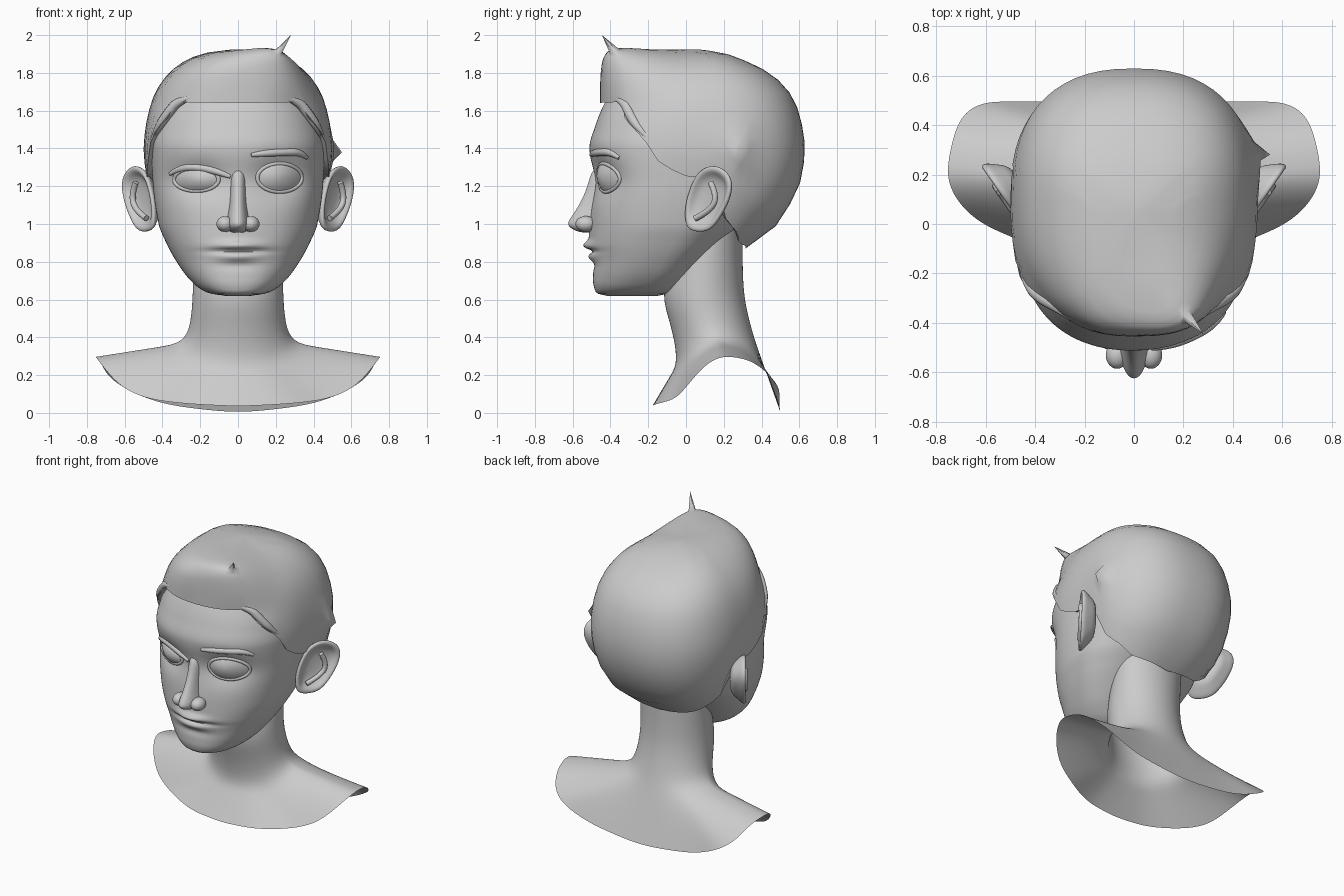
import bpy, bmesh
from math import sin, cos, pi, exp, radians
from mathutils import Vector

cube = bpy.data.objects.get("Cube")
if cube:
    bpy.data.objects.remove(cube, do_unlink=True)

grey = bpy.data.materials.new("clay grey")
grey.use_nodes = True
grey.diffuse_color = (0.6, 0.6, 0.6, 1)
grey.node_tree.nodes["Principled BSDF"].inputs["Base Color"].default_value = (0.6, 0.6, 0.6, 1)


def smooth(ob, angle=60):
    bpy.ops.object.select_all(action='DESELECT')
    ob.select_set(True)
    bpy.context.view_layer.objects.active = ob
    bpy.ops.object.shade_smooth_by_angle(angle=radians(angle))


def loft(name, rows, caps=(True, True), sub=0, angle=60):
    """Skin closed rings of equal length into one surface."""
    bm = bmesh.new()
    vs = [[bm.verts.new(p) for p in r] for r in rows]
    n = len(rows[0])
    for a, b in zip(vs, vs[1:]):
        for i in range(n):
            j = (i + 1) % n
            bm.faces.new((a[i], a[j], b[j], b[i]))
    if caps[0]:
        bm.faces.new(vs[0][::-1])
    if caps[1]:
        bm.faces.new(vs[-1])
    bmesh.ops.recalc_face_normals(bm, faces=bm.faces)
    me = bpy.data.meshes.new(name)
    bm.to_mesh(me)
    bm.free()
    me.materials.append(grey)
    ob = bpy.data.objects.new(name, me)
    bpy.context.collection.objects.link(ob)
    smooth(ob, angle)
    if sub:
        m = ob.modifiers.new("smooth", 'SUBSURF')
        m.levels = m.render_levels = sub
    return ob


def curve_at(table, t, k):
    """Monotone cubic through column k of a table keyed by its first column."""
    t = min(max(t, table[0][0]), table[-1][0])
    i = next(i for i in range(len(table) - 1) if t <= table[i + 1][0])

    def sec(j):
        j = min(max(j, 0), len(table) - 2)
        return (table[j + 1][k] - table[j][k]) / (table[j + 1][0] - table[j][0])

    def slope(j):
        a, b = sec(j - 1), sec(j)
        return 2 * a * b / (a + b) if a * b > 0 else 0
    h = table[i + 1][0] - table[i][0]
    u = (t - table[i][0]) / h
    p, q = table[i][k], table[i + 1][k]
    return (p * (1 + 2 * u) * (1 - u) ** 2 + q * u * u * (3 - 2 * u)
            + h * u * (1 - u) * (slope(i) * (1 - u) - slope(i + 1) * u))


def power(v, e):
    return abs(v) ** e * (1 if v >= 0 else -1)


# Head: height, half width, front, back, depth of widest point
HEAD = [(0.62, 0.07, -0.42, -0.15, -0.28), (0.635, 0.16, -0.475, -0.08, -0.26),
        (0.7, 0.25, -0.492, 0.0, -0.2), (0.8, 0.325, -0.492, 0.1, -0.14),
        (0.9, 0.38, -0.505, 0.2, -0.09), (1.0, 0.42, -0.5, 0.3, -0.06),
        (1.2, 0.45, -0.49, 0.45, -0.05), (1.4, 0.46, -0.512, 0.5, -0.05),
        (1.52, 0.435, -0.48, 0.48, -0.05), (1.65, 0.38, -0.425, 0.42, -0.03),
        (1.8, 0.24, -0.3, 0.3, 0.0), (1.85, 0.05, -0.1, 0.1, 0.0)]
N = 2.3
# Soft dents and swellings: x, z, spread x, spread z, push along y
BUMPS = [(0.22, 1.245, 0.105, 0.075, 0.05), (-0.22, 1.235, 0.105, 0.065, 0.05),
         (0, 1.0, 0.07, 0.09, -0.012), (0, 0.885, 0.075, 0.018, -0.035),
         (0, 0.856, 0.1, 0.009, 0.025), (0, 0.825, 0.07, 0.02, -0.022),
         (0, 0.785, 0.09, 0.02, 0.01)]


def dent(x, z):
    return sum(a * exp(-((x - bx) / sx) ** 2 / 2 - ((z - bz) / sz) ** 2 / 2)
               for bx, bz, sx, sz, a in BUMPS)


def face_y(x, z, bumps=True):
    w, yf, _, ym = (curve_at(HEAD, z, k) for k in (1, 2, 3, 4))
    r = max(0, 1 - abs(x / w) ** N) ** (1 / N)
    return ym - (ym - yf) * r + (dent(x, z) if bumps else 0)


def head_ring(z, n=128):
    w, yf, yb, ym = (curve_at(HEAD, z, k) for k in (1, 2, 3, 4))
    ring = []
    for i in range(n):
        c, s = cos(2 * pi * i / n), sin(2 * pi * i / n)
        x = w * power(s, 2 / N)
        y = ym - power(c, 2 / N) * ((ym - yf) if c > 0 else (yb - ym))
        ring.append((x, y + (dent(x, z) if c > 0 else 0), z))
    return ring


heights = [0.62, 0.623, 0.627] + [0.63 + 0.0105 * i for i in range(117)]
loft("head", [head_ring(z) for z in heights])

# Nose: height, half width, front
NOSE = [(0.952, 0.035, -0.55), (0.965, 0.055, -0.592), (0.985, 0.065, -0.625),
        (1.005, 0.067, -0.632), (1.04, 0.06, -0.61), (1.1, 0.048, -0.567),
        (1.2, 0.042, -0.52), (1.3, 0.04, -0.5)]
loft("nose", [[(hw * cos(a), -0.45 + (yf + 0.45) * sin(a), z)
               for a in (2 * pi * i / 16 for i in range(16))] for z, hw, yf in NOSE], sub=2)


def ball(name, loc, scale):
    bpy.ops.mesh.primitive_uv_sphere_add(segments=24, ring_count=14, location=loc)
    ob = bpy.context.object
    ob.name, ob.scale = name, scale
    ob.data.materials.append(grey)
    smooth(ob)


def tube(name, pts, radius, closed=False):
    cu = bpy.data.curves.new(name, 'CURVE')
    cu.dimensions = '3D'
    cu.bevel_depth, cu.bevel_resolution, cu.use_fill_caps = radius, 3, True
    sp = cu.splines.new('NURBS')
    sp.points.add(len(pts) - 1)
    for p, (x, y, z, r) in zip(sp.points, pts):
        p.co, p.radius = (x, y, z, 1), r
    sp.use_cyclic_u, sp.use_endpoint_u, sp.order_u = closed, not closed, 3
    cu.materials.append(grey)
    ob = bpy.data.objects.new(name, cu)
    bpy.context.collection.objects.link(ob)
    bpy.ops.object.select_all(action='DESELECT')
    ob.select_set(True)
    bpy.context.view_layer.objects.active = ob
    bpy.ops.object.convert(target='MESH')
    smooth(bpy.context.object)


def on_face(pts, lift, taper=True):
    last = len(pts) - 1
    return [(x, face_y(x, z) - lift, z, 0.5 if taper and i in (0, last) else 1)
            for i, (x, z) in enumerate(pts)]


# Eyes and eyelids: the right one is narrowed
for side, s, cz, b in (("left", 1, 1.245, 0.075), ("right", -1, 1.235, 0.06)):
    ball(side + "_nostril_wing", (s * 0.068, -0.53, 1.0), (0.046, 0.055, 0.042))

    def eye_ring(r):
        out = []
        for i in range(32):
            a = 2 * pi * i / 32
            x, z = s * (0.22 + 0.118 * r * cos(a)), cz + b * r * sin(a)
            out.append((x, face_y(x, z, False) + 0.026 - 0.032 * (1 - r * r), z))
        return out
    loft(side + "_eye", [eye_ring(r) for r in (1.05, 0.9, 0.7, 0.45, 0.2, 0.03)], (False, True))
    rim = [(s * (0.22 + 0.118 * cos(a)), cz + b * sin(a))
           for a in (2 * pi * i / 24 for i in range(24))]
    tube(side + "_eyelid", on_face(rim, 0.001, False), 0.011, True)

# Eyebrows: one raised, one frowning
tube("left_eyebrow", on_face([(0.07, 1.365), (0.14, 1.375), (0.25, 1.38), (0.33, 1.38),
                              (0.365, 1.35)], 0.0), 0.02)
tube("right_eyebrow", on_face([(-0.04, 1.25), (-0.1, 1.275), (-0.2, 1.3), (-0.3, 1.3),
                               (-0.36, 1.265)], 0.0), 0.02)

# Ears: cupped shells flaring out towards the back
EAR = [(0.03, 0.965), (0.12, 0.96), (0.17, 1.02), (0.22, 1.11), (0.245, 1.2), (0.225, 1.27),
       (0.15, 1.315), (0.07, 1.28), (0.03, 1.2), (0.0, 1.1), (0.0, 1.0)]
LAYERS = [(0.55, -0.09), (0.8, -0.045), (1.03, -0.01), (1.04, 0.012), (0.86, 0.015),
          (0.7, -0.018), (0.35, -0.03)]
for side, s in (("left", 1), ("right", -1)):
    rows = []
    for k, off in LAYERS:
        pts = [(0.12 + k * (y - 0.12), 1.14 + k * (z - 1.14)) for y, z in EAR]
        rows.append([(s * (0.44 + 0.7 * y + 0.82 * off), y - 0.57 * off, z) for y, z in pts])
    loft(side + "_ear", rows, sub=2, angle=180)
    tube(side + "_ear_fold", [(s * (0.45 + 0.7 * y), y, z, 1) for y, z in
                              ((0.05, 1.03), (0.13, 1.07), (0.165, 1.15), (0.13, 1.22))], 0.016)

# Neck and shoulders: an open shell; rim given from front to back
RIM = [(0, 0.0, -0.18, 0.035), (18, 0.22, -0.165, 0.045), (36, 0.45, -0.07, 0.07),
       (54, 0.61, 0.0, 0.135), (72, 0.71, 0.09, 0.24), (90, 0.755, 0.2, 0.3),
       (108, 0.735, 0.33, 0.28), (126, 0.69, 0.44, 0.2), (144, 0.58, 0.495, 0.12),
       (162, 0.36, 0.495, 0.04), (180, 0.0, 0.5, 0.0)]
NECK = [(0.98, 0.235, -0.02, 0.3), (0.8, 0.235, -0.08, 0.3), (0.62, 0.24, -0.135, 0.305),
        (0.47, 0.25, -0.08, 0.34)]
COLS = 40
angles = [360 * i / COLS - 180 for i in range(COLS)]
rows = [[(w * sin(radians(a)), (f + b) / 2 - (b - f) / 2 * cos(radians(a)), z) for a in angles]
        for z, w, f, b in NECK]
base, rim = [], []
for a in angles:
    c, s = cos(radians(a)), sin(radians(a))
    base.append(Vector((0.29 * s, 0.165 - 0.205 * c, 0.37 - 0.1 * max(c, 0))))
    x, y, z = (curve_at(RIM, abs(a), k) for k in (1, 2, 3))
    rim.append(Vector((x if a > 0 else -x, y, z)))
rows += [[p.lerp(q, f) for p, q in zip(base, rim)] for f in (0, 0.3, 0.65, 1)]
loft("neck_and_shoulders", rows, (False, False), sub=2, angle=180)

# Hair: rings as for the head, cut off below by a hairline running front to back
HAIR = [(0.86, 0.26, -0.4, 0.3), (0.96, 0.37, -0.5, 0.45), (1.08, 0.44, -0.54, 0.535),
        (1.2, 0.475, -0.56, 0.6), (1.4, 0.5, -0.56, 0.63), (1.52, 0.488, -0.52, 0.615),
        (1.64, 0.46, -0.455, 0.58), (1.72, 0.425, -0.455, 0.53), (1.8, 0.365, -0.45, 0.44),
        (1.87, 0.27, -0.42, 0.3), (1.91, 0.15, -0.33, 0.18), (1.925, 0.02, 0.0, 0.06)]
HAIRLINE = [(0, 1.64), (40, 1.645), (47, 1.57), (58, 1.5), (67, 1.42), (74, 1.31), (80, 1.28),
            (85, 1.25), (93, 1.24), (102, 1.03), (112, 0.97), (130, 0.9), (180, 0.87)]


def hair_point(a, z, k=1):
    w, yf, yb = (curve_at(HAIR, z, i) for i in (1, 2, 3))
    ym = 0.1 if z < 1.9 else 0.04
    c, s = cos(radians(a)), sin(radians(a))
    y = ym - power(c, 0.83) * ((ym - yf) if c > 0 else (yb - ym))
    return Vector((k * w * power(s, 0.83), k * y, z))


def pull(points, target, radius, strength):
    """Draw the nearest point to the target and its neighbours part of the way."""
    target = Vector(target)
    near = min(points, key=lambda p: (p - target).length)
    for p in points:
        d = (p - target).length
        k = 1 if p is near else strength * max(0, 1 - d / radius)
        p[:] = p.lerp(target, k)


angles = [360 * i / 60 - 180 for i in range(60)]
starts = [curve_at(HAIRLINE, abs(a), 1) for a in angles]
rows = [[hair_point(a, z + 0.02, 0.9) for a, z in zip(angles, starts)]]
for i in range(15):
    f = sin(i / 14 * pi / 2)
    rows.append([hair_point(a, z + (1.925 - z) * f) for a, z in zip(angles, starts)])
points = [p for r in rows[2:] for p in r]
pull(points, (0.28, -0.445, 2.0), 0.42, 0.7)
pull(points, (0.55, 0.28, 1.38), 0.2, 0.6)
loft("hair", rows, (False, True), angle=70)

# Swept lock lying along each temple
for side, s in (("left", 1), ("right", -1)):
    path = [(30, 1.67, 0.4), (42, 1.65, 1), (50, 1.58, 1.1), (59, 1.51, 1), (68, 1.44, 0.3)]
    tube(side + "_temple_lock", [(*hair_point(s * a, z, 0.98), r) for a, z, r in path], 0.025)
